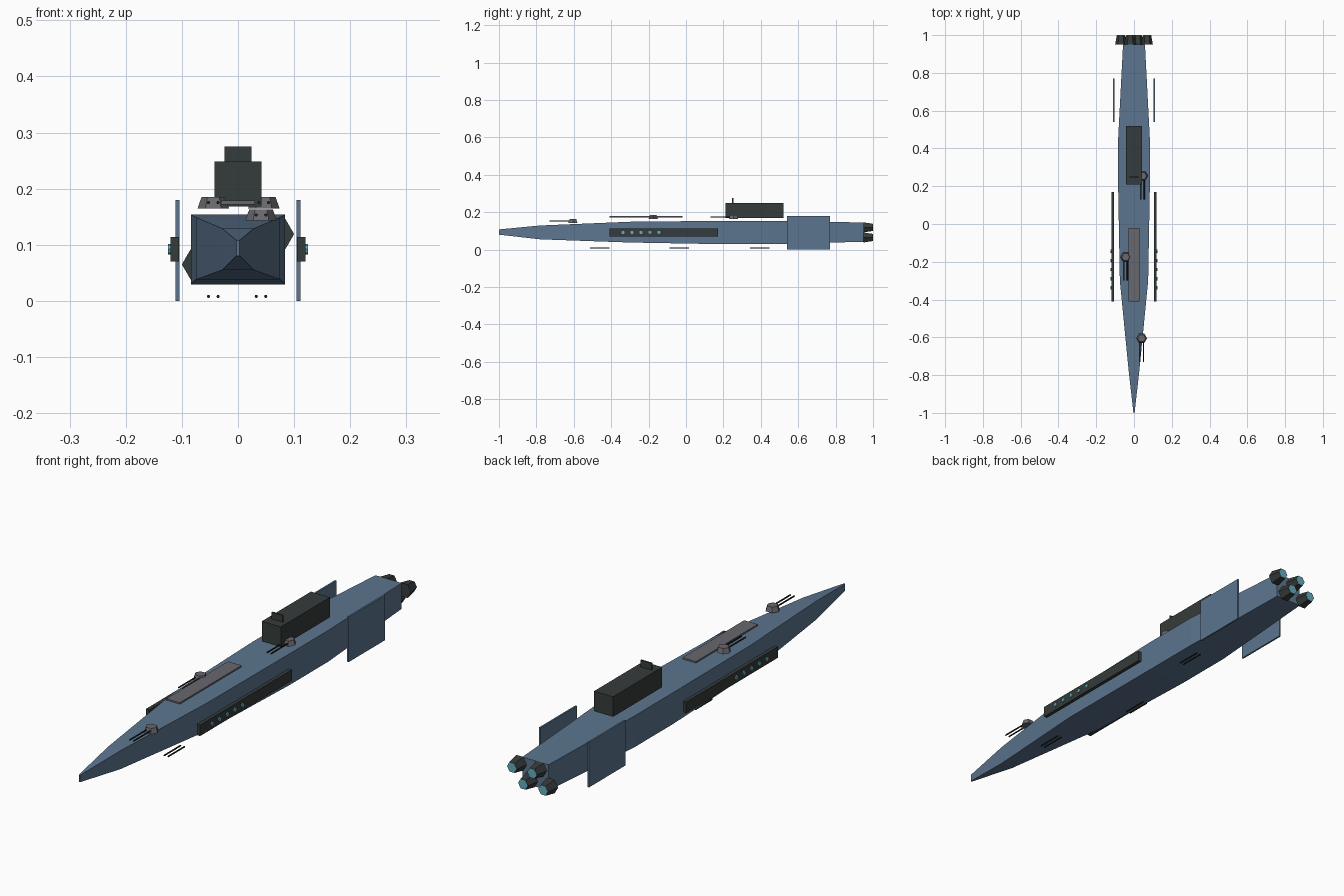
import bpy, bmesh, math
from mathutils import Matrix

cube = bpy.data.objects.get("Cube")
if cube:
    bpy.data.objects.remove(cube)


def material(name, rgb):
    m = bpy.data.materials.new(name)
    m.use_nodes = True
    m.diffuse_color = (*rgb, 1)
    bsdf = next(n for n in m.node_tree.nodes if n.type == "BSDF_PRINCIPLED")
    bsdf.inputs["Base Color"].default_value = (*rgb, 1)
    return m


BLUE = material("hull_blue", (0.107, 0.178, 0.275))
DARK = material("dark_grey", (0.036, 0.044, 0.043))
GREY = material("deck_grey", (0.14, 0.14, 0.155))
BLACK = material("barrel_black", (0.015, 0.017, 0.018))
CYAN = material("glow_cyan", (0.13, 0.43, 0.52))


def finish(name, bm, mat):
    bmesh.ops.recalc_face_normals(bm, faces=bm.faces)
    mesh = bpy.data.meshes.new(name)
    bm.to_mesh(mesh)
    bm.free()
    mesh.materials.append(mat)
    ob = bpy.data.objects.new(name, mesh)
    bpy.context.collection.objects.link(ob)
    return ob


def box(name, xs, ys, zs, mat):
    bm = bmesh.new()
    bmesh.ops.create_cube(bm, size=1)
    for v in bm.verts:
        v.co = [sum(r) / 2 + c * (r[1] - r[0]) for c, r in zip(v.co, (xs, ys, zs))]
    return finish(name, bm, mat)


def frustum(name, centre, r1, r2, depth, axis, mat, sides=6):
    """Prism or cone section along an axis, r2 at its positive end."""
    bm = bmesh.new()
    bmesh.ops.create_cone(bm, cap_ends=True, segments=sides, radius1=r1, radius2=r2, depth=depth)
    spin = {"x": Matrix.Rotation(math.pi / 2, 4, "Y"),
            "y": Matrix.Rotation(-math.pi / 2, 4, "X") @ Matrix.Rotation(math.pi / 2, 4, "Z"),
            "z": Matrix.Identity(4)}[axis]
    if axis == "y":
        spin = Matrix.Rotation(-math.pi / 2, 4, "X") @ Matrix.Rotation(math.pi / sides * (sides % 2), 4, "Z")
    # Put a corner on the sideways axis
    corner = max(bm.verts, key=lambda v: v.co.x)
    turn = Matrix.Rotation(-math.atan2(corner.co.y, corner.co.x), 4, "Z")
    bm.transform(Matrix.Translation(centre) @ spin @ turn)
    return finish(name, bm, mat)


# Hull: rectangular sections of (y, half width, bottom, top)
sections = [(-1, .003, .08, .108), (-.78, .028, .055, .129), (-.3, .075, .038, .149),
            (.2, .084, .029, .154), (.45, .084, .029, .154), (.95, .058, .042, .145)]
bm = bmesh.new()
rings = [[bm.verts.new(p) for p in ((-w, y, lo), (w, y, lo), (w, y, hi), (-w, y, hi))]
         for y, w, lo, hi in sections]
for a, b in zip(rings, rings[1:]):
    for i in range(4):
        j = (i + 1) % 4
        bm.faces.new((a[i], a[j], b[j], b[i]))
bm.faces.new(rings[0])
bm.faces.new(rings[-1])
finish("hull", bm, BLUE)

# Superstructure and deck plate
box("bridge", (-.042, .042), (.21, .52), (.168, .248), DARK)
box("bridge_mast", (-.024, .024), (.247, .253), (.248, .275), DARK)
box("deck_plate", (-.03, .03), (-.41, -.02), (.172, .179), GREY)

# Side fins, side batteries and their glowing ports
for side, s in (("left", 1), ("right", -1)):
    box(side + "_fin", sorted((s * .104, s * .111)), (.54, .77), (0, .18), BLUE)
    box(side + "_battery", sorted((s * .105, s * .12)), (-.41, .17), (.07, .114), DARK)
    for i in range(5):
        frustum(f"{side}_port_{i + 1}", (s * .12, -.337 + i * .048, .092),
                .009, .009, .009, "x", CYAN, 8)


def barrels(name, x, y0, y1, z):
    for k in (-1, 1):
        frustum(f"{name}_barrel_{k + 2}", (x + k * .0085, (y0 + y1) / 2, z),
                .003, .003, y1 - y0, "y", BLACK)


# Deck turrets with twin barrels
for i, (x, y, z) in enumerate([(.041, -.605, .153), (-.044, -.175, .175), (.046, .255, .175)]):
    frustum(f"turret_{i + 1}", (x, y, z), .028, .021, .02, "z", GREY)
    barrels(f"turret_{i + 1}", x, y - .125, y - .01, z)

# Twin barrels under the keel
for i, (x, y) in enumerate([(.041, -.46), (-.044, -.037), (.041, .395)]):
    barrels(f"keel_{i + 1}", x, y - .052, y + .052, .008)

# Engines in two staggered rows, with glowing exhausts
for i, (x, z) in enumerate([(.069, .119), (-.02, .119), (.02, .065), (-.069, .065)]):
    frustum(f"engine_{i + 1}", (x, .974, z), .031, .022, .05, "y", DARK)
    frustum(f"exhaust_{i + 1}", (x, .9985, z), .021, .021, .003, "y", CYAN)
